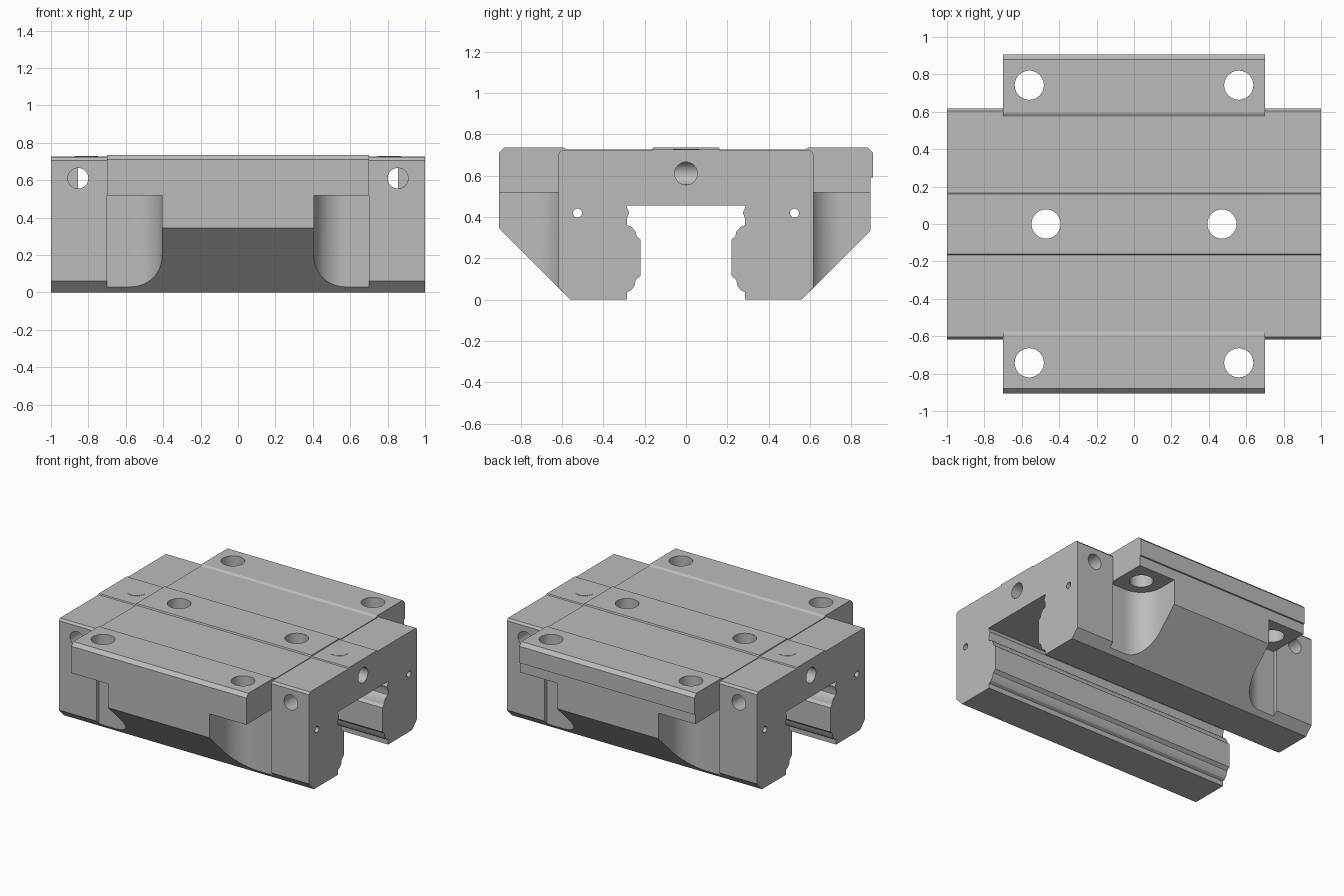
import bpy, bmesh, math
from mathutils import Vector

cube = bpy.data.objects.get("Cube")
if cube:
    bpy.data.objects.remove(cube, do_unlink=True)

steel = bpy.data.materials.new("steel_grey")
steel.use_nodes = True
GREY = (0.5, 0.5, 0.5, 1)
steel.diffuse_color = GREY
steel.node_tree.nodes["Principled BSDF"].inputs["Base Color"].default_value = GREY


def prism(name, outline, axis, start, end):
    """Extrude a closed 2D outline along x (outline is y,z), y (x,z) or z (x,y)."""
    bm = bmesh.new()

    def place(p, t):
        co = list(p)
        co.insert("xyz".index(axis), t)
        return bm.verts.new(Vector(co))

    a = [place(p, start) for p in outline]
    b = [place(p, end) for p in outline]
    bm.faces.new(a)
    bm.faces.new(b)
    for i in range(len(a)):
        j = (i + 1) % len(a)
        bm.faces.new((a[i], a[j], b[j], b[i]))
    bmesh.ops.recalc_face_normals(bm, faces=bm.faces)
    mesh = bpy.data.meshes.new(name)
    bm.to_mesh(mesh)
    bm.free()
    obj = bpy.data.objects.new(name, mesh)
    bpy.context.collection.objects.link(obj)
    mesh.materials.append(steel)
    return obj


def circle(u, v, r, n=40):
    return [(u + r * math.cos(2 * math.pi * i / n),
             v + r * math.sin(2 * math.pi * i / n)) for i in range(n)]


def rect(u0, v0, u1, v1):
    return [(u0, v0), (u1, v0), (u1, v1), (u0, v1)]


def mirrored(half):
    """Close a half outline with its reflection in y."""
    return half + [(-y, z) for y, z in reversed(half)]


def select_only(obj):
    bpy.ops.object.select_all(action='DESELECT')
    obj.select_set(True)
    bpy.context.view_layer.objects.active = obj


def cut(obj, *prism_args):
    """Subtract a temporary prism from the object."""
    cutter = prism("cutter", *prism_args)
    cutter.hide_render = True
    mod = obj.modifiers.new("cut", 'BOOLEAN')
    mod.operation = 'DIFFERENCE'
    mod.solver = 'EXACT'
    mod.object = cutter
    select_only(obj)
    bpy.ops.object.modifier_apply(modifier=mod.name)
    bpy.data.objects.remove(cutter, do_unlink=True)


def finish(obj):
    select_only(obj)
    bpy.ops.object.shade_smooth_by_angle(angle=math.radians(25))


# Rail channel side, from the floor up to the channel roof
channel = [(.285, 0), (.285, .035), (.265, .045), (.25, .065), (.243, .095),
           (.22, .115), (.22, .29), (.238, .305), (.245, .33), (.262, .35),
           (.285, .36), (.285, .395), (.275, .42), (.29, .455)]
channel.reverse()

# Carriage block with side flanges
block_half = [(.16, .735), (.165, .725), (.575, .725), (.59, .735), (.88, .735),
              (.905, .71), (.905, .345), (.56, 0)]
block_outline = mirrored(block_half + channel[::-1])
block = prism("carriage_block", block_outline, 'x', -.7, .7)

# Rounded pockets under the four flange corners
R, WALL, INNER = .165, .59, .405
for sx in (-1, 1):
    for sy in (-1, 1):
        arc = [(INNER + R - R * math.cos(t), WALL + R - R * math.sin(t))
               for t in (math.pi / 2 * i / 12 for i in range(13))]
        pocket = [(INNER, 1.1)] + arc + [(.8, WALL), (.8, 1.1)]
        cut(block, [(x * sx, y * sy) for x, y in pocket], 'z', -.1, .517)
        # Flange bolt holes
        cut(block, circle(.56 * sx, .742 * sy, .078), 'z', .4, .9)
    # Centre bolt holes
    cut(block, circle(.47 * sx, 0, .078), 'z', .3, .9)
    # Long screw holes
    cut(block, circle(.525 * sx, .418, .022, 20), 'x', -.8, .8)

# Reference edge step along the back flange
cut(block, rect(.893, -.1, 1, .59), 'x', -.8, .8)
finish(block)

# End caps
cap_half = [(.16, .727), (.165, .72), (.605, .72), (.618, .705),
            (.618, .06), (.56, 0)]
cap_outline = mirrored(cap_half + channel[::-1])
for side, s in (("left", 1), ("right", -1)):
    cap = prism(side + "_end_cap", cap_outline, 'x', .7 * s, s)
    # Screw holes and grease port on the end face
    for y in (-.525, .525):
        cut(cap, circle(y, .418, .022, 20), 'x', .6 * s, 1.1 * s)
    cut(cap, circle(0, .61, .055), 'x', .84 * s, 1.1 * s)
    # Side grease ports joined by a narrower slot
    for sy in (-1, 1):
        cut(cap, circle(.855 * s, .61, .055), 'y', .4 * sy, .8 * sy)
    bore = [(.855 * s - s * .055 * math.sin(math.pi * i / 16),
             .61 + .055 * math.cos(math.pi * i / 16)) for i in range(17)]
    cut(cap, bore, 'y', -.45, .45)
    finish(cap)
    # Flush plug over the top port
    plug = prism(side + "_top_plug", circle(.81 * s, 0, .062), 'z', .724, .729)
    finish(plug)
